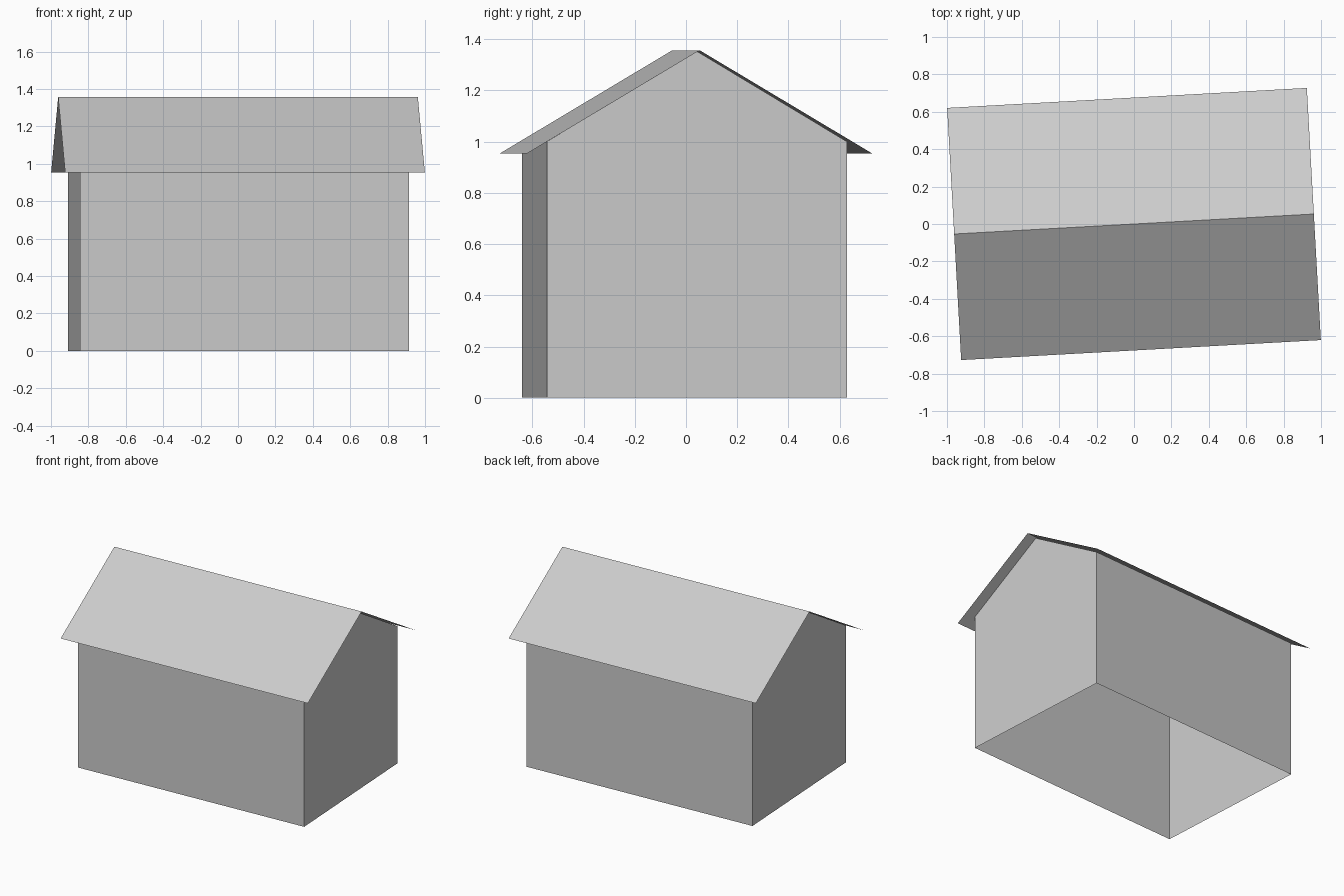
import bpy
import bmesh
import math
from mathutils import Matrix

if "Cube" in bpy.data.objects:
    bpy.data.objects.remove(bpy.data.objects["Cube"], do_unlink=True)

TURN = math.radians(3.18)      # the house stands slightly turned
RIDGE, EAVE = 1.357, 0.954     # roof heights
ROOF_X, ROOF_Y = 0.963, 0.675  # roof half sizes
WALL_X, WALL_Y = 0.881, 0.587  # wall half sizes
WALL_TOP, GABLE_TOP = 1.0, 1.353

grey = bpy.data.materials.new("light_grey")
grey.use_nodes = True
colour = (0.6, 0.6, 0.6, 1)
grey.diffuse_color = colour
grey.node_tree.nodes["Principled BSDF"].inputs["Base Color"].default_value = colour


def sheet(name, profile, half_length, offset, capped=False):
    """Sweep an open (y, z) profile along x as a thin sheet, with optional end faces."""
    bm = bmesh.new()
    left, right = [[bm.verts.new((x, y, z)) for y, z in profile]
                   for x in (-half_length, half_length)]
    for i in range(len(profile) - 1):
        if not (capped and 0 < i < len(profile) - 2):
            bm.faces.new((left[i], right[i], right[i + 1], left[i + 1]))
    if capped:
        bm.faces.new(right)
        bm.faces.new(left[::-1])
    mesh = bpy.data.meshes.new(name)
    bm.transform(Matrix.Translation(offset) @ Matrix.Rotation(TURN, 4, "Z"))
    bm.to_mesh(mesh)
    bm.free()
    mesh.materials.append(grey)
    obj = bpy.data.objects.new(name, mesh)
    bpy.context.collection.objects.link(obj)


# Four walls with pointed gables, open underneath and beneath the roof
sheet("walls",
      [(-WALL_Y, 0), (-WALL_Y, WALL_TOP), (0, GABLE_TOP), (WALL_Y, WALL_TOP), (WALL_Y, 0)],
      WALL_X, (0.003, -0.006, 0), capped=True)

# Folded roof sheet overhanging every wall
sheet("roof", [(-ROOF_Y, EAVE), (0, RIDGE), (ROOF_Y, EAVE)], ROOF_X, (0, 0, 0))
